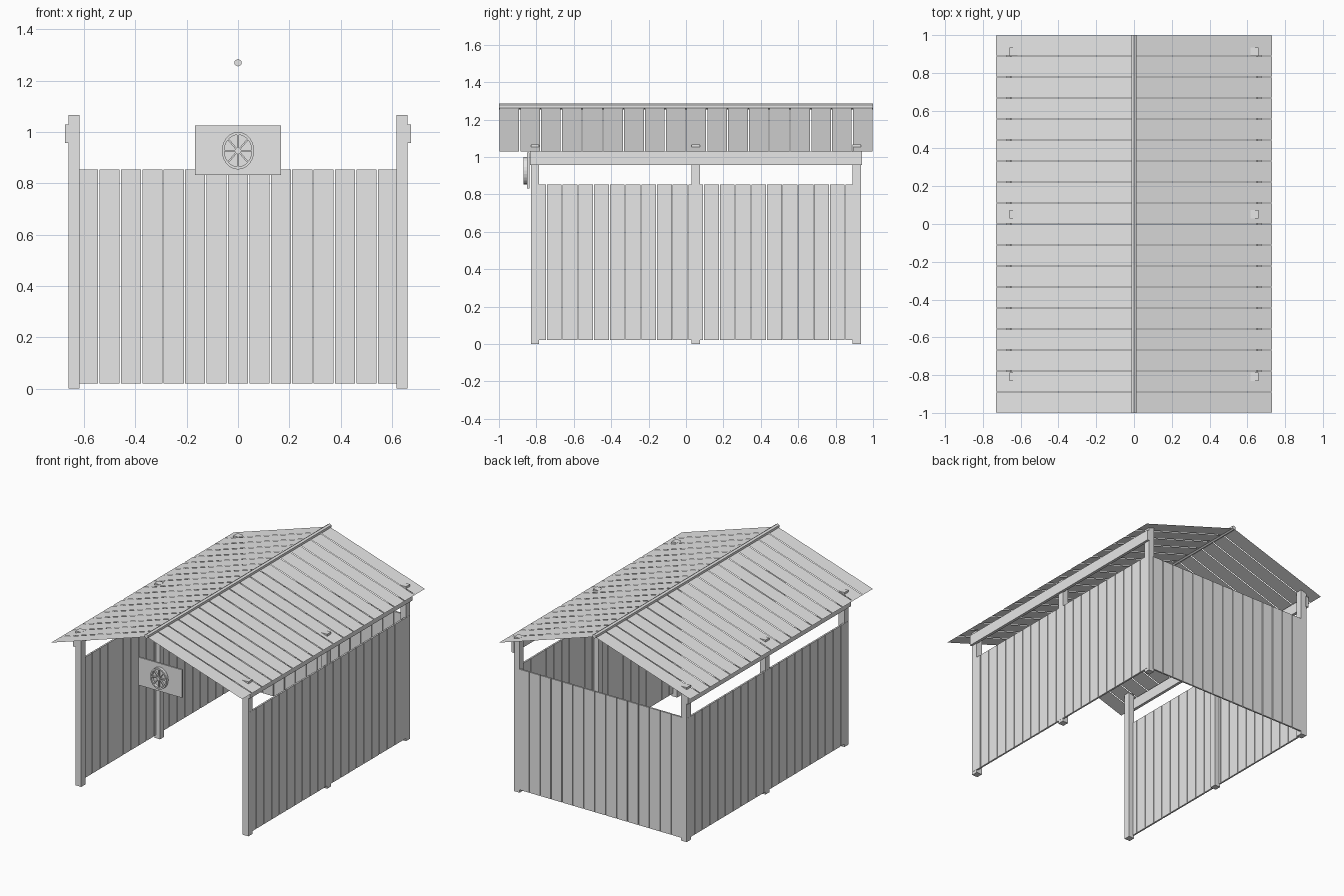
import bpy, bmesh, math
from mathutils import Matrix, Vector

cube = bpy.data.objects.get("Cube")
if cube:
    bpy.data.objects.remove(cube, do_unlink=True)

grey = bpy.data.materials.new("plain_grey")
grey.use_nodes = True
grey.diffuse_color = (0.8, 0.8, 0.8, 1)
grey.node_tree.nodes["Principled BSDF"].inputs["Base Color"].default_value = (0.8, 0.8, 0.8, 1)


def finish(name, bm):
    mesh = bpy.data.meshes.new(name)
    bm.to_mesh(mesh)
    bm.free()
    mesh.materials.append(grey)
    obj = bpy.data.objects.new(name, mesh)
    bpy.context.scene.collection.objects.link(obj)
    return obj


def add_box(bm, x, y, z):
    """Box from (low, high) pairs."""
    size = [b - a for a, b in (x, y, z)]
    centre = [(a + b) / 2 for a, b in (x, y, z)]
    bmesh.ops.create_cube(bm, size=1, matrix=Matrix.Translation(centre) @ Matrix.Diagonal((*size, 1)))


def box(name, x, y, z):
    bm = bmesh.new()
    add_box(bm, x, y, z)
    return finish(name, bm)


def strips(low, high, count, gap):
    """Evenly spaced plank intervals."""
    step = (high - low) / count
    return [(low + i * step + gap / 2, low + (i + 1) * step - gap / 2) for i in range(count)]


OUT, IN = 0.66, 0.617
FRONT, BACK = -0.83, 0.935
WALL_Z = (0.02, 0.853)
THICK = 0.012

for side, s in (("left", 1), ("right", -1)):
    def span(a, b):
        return tuple(sorted((s * a, s * b)))

    # Corner and middle posts
    for place, y in (("front", FRONT), ("middle", 0.03), ("back", BACK - 0.045)):
        box(f"{place}_{side}_post", span(IN, OUT), (y, y + 0.045), (0, 1.067))

    # Eave beam outside the posts
    box(f"{side}_beam", span(0.655, 0.675), (FRONT - 0.005, BACK + 0.005), (0.957, 1.03))

    # Side wall of upright planks
    bm = bmesh.new()
    for y in strips(FRONT, BACK, 21, 0.005):
        add_box(bm, span(OUT + 0.001 - THICK, OUT + 0.001), y, WALL_Z)
    finish(f"{side}_wall", bm)

    # Thin roof boards running from ridge to eave
    bm = bmesh.new()
    for y0, y1 in strips(-1, 1, 18, 0.006):
        corners = [(0, y0, 1.265), (s * 0.73, y0, 1.03), (s * 0.73, y1, 1.03), (0, y1, 1.265)]
        if s < 0:
            corners.reverse()
        bm.faces.new([bm.verts.new(c) for c in corners])
    finish(f"{side}_roof", bm)

# Back wall
bm = bmesh.new()
for x in strips(-0.626, 0.626, 15, 0.005):
    add_box(bm, x, (BACK + 0.001 - THICK, BACK + 0.001), WALL_Z)
finish("back_wall", bm)

# Six-sided ridge pole
bm = bmesh.new()
bmesh.ops.create_cone(bm, cap_ends=True, segments=6, radius1=0.015, radius2=0.015, depth=2,
                      matrix=Matrix.Translation((0, 0, 1.27)) @ Matrix.Rotation(math.pi / 2, 4, "X"))
finish("ridge_pole", bm)

# Hanging board with a spoked wheel
box("sign_board", (-0.167, 0.167), (-0.85, -0.838), (0.832, 1.025))
HUB = Vector((0, -0.86, 0.927))
RX, RZ = 0.063, 0.073

bm = bmesh.new()
SEG = 24
rings = []
for i in range(SEG):
    a = 2 * math.pi * i / SEG
    rings.append([bm.verts.new(HUB + Vector((RX * k * math.cos(a), d, RZ * k * math.sin(a))))
                  for k, d in ((1, -0.01), (1, 0.01), (0.85, 0.01), (0.85, -0.01))])
for i in range(SEG):
    a, b = rings[i], rings[(i + 1) % SEG]
    for j in range(4):
        k = (j + 1) % 4
        bm.faces.new((a[j], a[k], b[k], b[j]))
bmesh.ops.recalc_face_normals(bm, faces=bm.faces)
finish("wheel_rim", bm)

bm = bmesh.new()
stretch = Matrix.Diagonal((RX / RZ, 1, 1, 1))
for i in range(4):
    turn = Matrix.Rotation(i * math.pi / 4, 4, "Y")
    bmesh.ops.create_cube(bm, size=1, matrix=Matrix.Translation(HUB) @ stretch @ turn
                          @ Matrix.Diagonal((RZ * 1.8, 0.012, 0.007, 1)))
finish("wheel_spokes", bm)

bm = bmesh.new()
bmesh.ops.create_cone(bm, cap_ends=True, segments=12, radius1=0.012, radius2=0.012, depth=0.02,
                      matrix=Matrix.Translation(HUB) @ Matrix.Rotation(math.pi / 2, 4, "X"))
finish("wheel_hub", bm)
